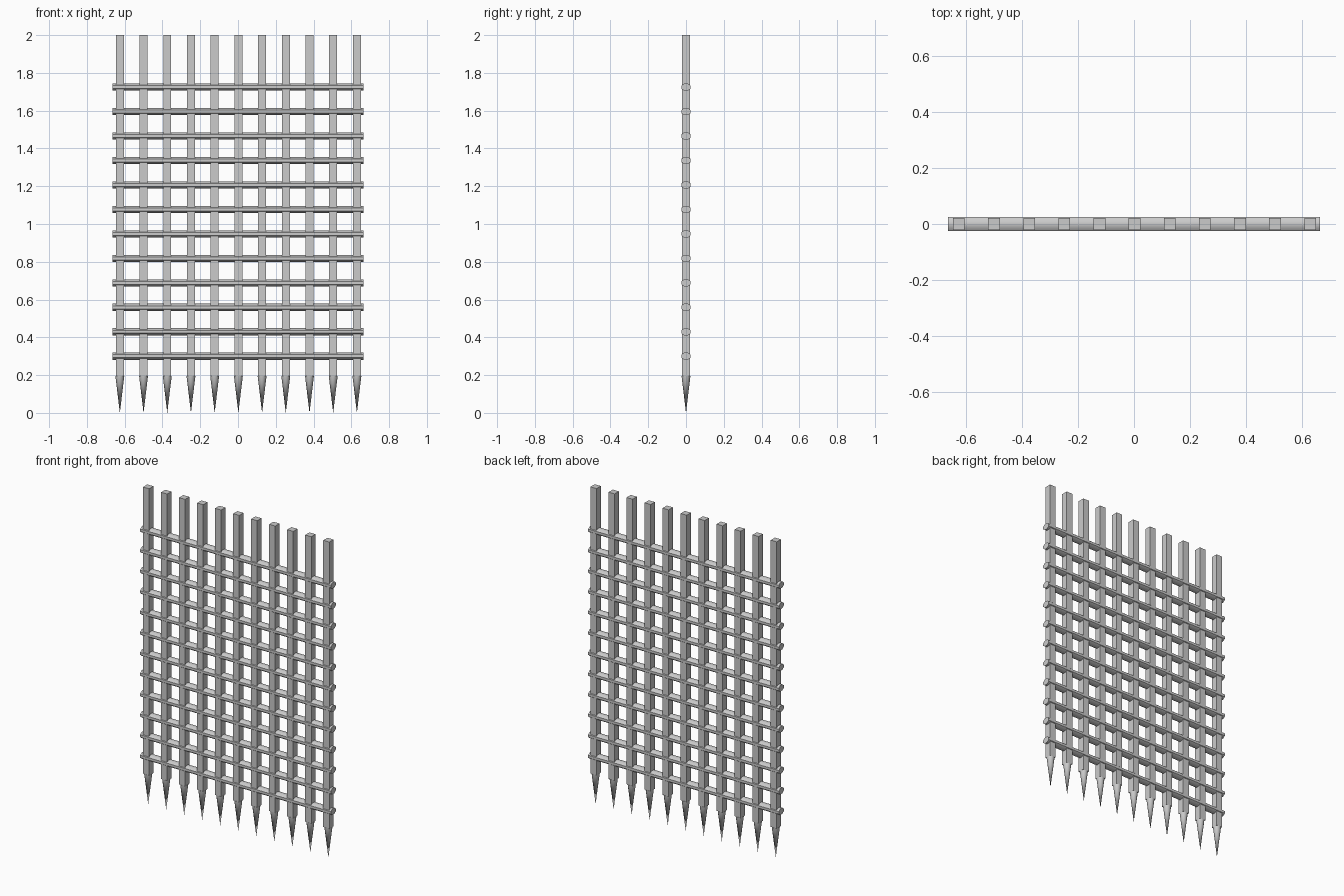
import bpy, math

if "Cube" in bpy.data.objects:
    bpy.data.objects.remove(bpy.data.objects["Cube"])

N_BARS, N_RODS = 11, 12
BAR_W, SPIKE_TOP, HEIGHT = 0.042, 0.195, 2.0


def smooth(ob, angle=50):
    bpy.ops.object.select_all(action='DESELECT')
    ob.select_set(True)
    bpy.context.view_layer.objects.active = ob
    bpy.ops.object.transform_apply(location=False, rotation=True, scale=True)
    bpy.ops.object.shade_smooth_by_angle(angle=math.radians(angle))


# Upright square bars, each ending in a round spike
for i in range(N_BARS):
    x = (i - (N_BARS - 1) / 2) * 0.1255 + 0.002
    bpy.ops.mesh.primitive_cube_add(size=1, location=(x, 0, (HEIGHT + SPIKE_TOP) / 2))
    bar = bpy.context.object
    bar.name = f"upright_bar_{i + 1}"
    bar.scale = (BAR_W, BAR_W, HEIGHT - SPIKE_TOP)
    smooth(bar)

    bpy.ops.mesh.primitive_cone_add(vertices=12, radius1=0.0, radius2=0.0235,
                                    depth=SPIKE_TOP, location=(x, 0, SPIKE_TOP / 2))
    spike = bpy.context.object
    spike.name = f"spike_{i + 1}"
    smooth(spike)

# Horizontal rods with eight sides, slightly deeper than the bars
for j in range(N_RODS):
    z = 0.30 + j * 0.1295
    bpy.ops.mesh.primitive_cylinder_add(vertices=8, radius=1, depth=1.328,
                                        location=(0, 0, z))
    rod = bpy.context.object
    rod.name = f"cross_rod_{j + 1}"
    # rotate about z first for flat sides, then lay the rod along x
    for v in rod.data.vertices:
        a = math.atan2(v.co.y, v.co.x) + math.pi / 8
        depth, c, s = v.co.z, math.cos(a), math.sin(a)
        v.co = (depth, 0.027 * c, 0.0205 * s)
    smooth(rod)
